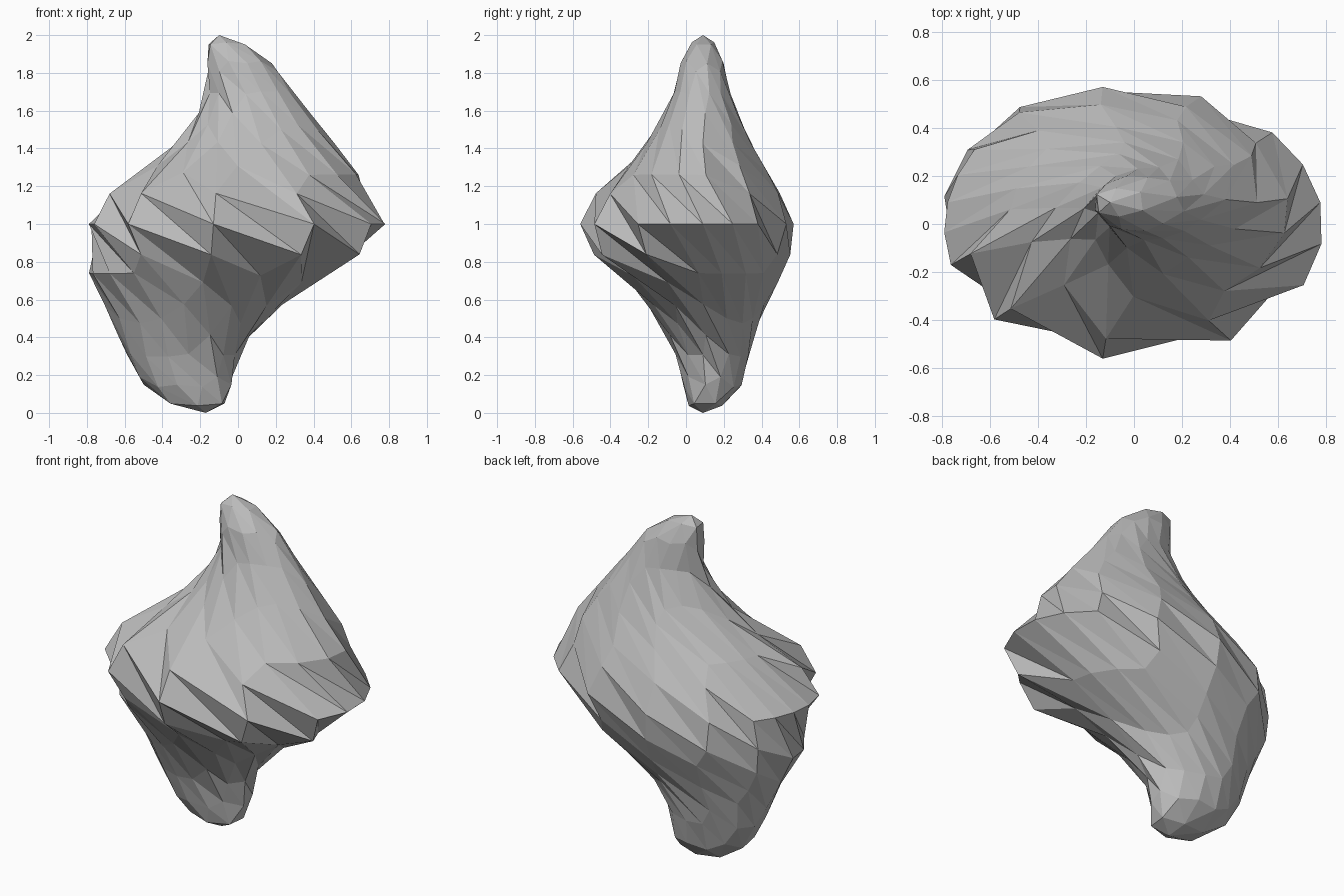
import bpy, bmesh, math

if "Cube" in bpy.data.objects:
    bpy.data.objects.remove(bpy.data.objects["Cube"])

AXIS = (-0.13, 0.09)      # twist axis
STRETCH = 1.5             # widening along x after the twist
TWIST = -math.pi / 2      # radians per unit of height

# height, mean radius, lean x, lean y, sin 2, cos 2, share of the lean that is radial
PROFILE = [
    (-1.0, 0, -.027, 0, 0, 0, 0),
    (-.955, .105, -.055, .015, 0, 0, 0),
    (-.86, .157, -.09, .05, 0, 0, 0),
    (-.69, .197, -.115, .05, 0, 0, 0),
    (-.5, .265, -.095, .03, 0, 0, .2),
    (-.26, .425, -.015, .0, 0, 0, .8),
    (-.16, .498, .06, -.06, -.035, -.025, 1),
    (0, .541, .0865, -.085, -.007, -.024, 1),
    (.16, .46, .085, -.08, .015, -.03, 1),
    (.26, .385, .13, -.04, 0, 0, .7),
    (.48, .245, .155, -.01, 0, 0, .1),
    (.69, .152, .135, -.005, 0, 0, 0),
    (.86, .115, .09, -.005, 0, 0, 0),
    (.955, .07, .045, 0, 0, 0, 0),
    (1.0, 0, .02, 0, 0, 0, 0)]


def sample(z):
    for lo, hi in zip(PROFILE, PROFILE[1:]):
        if z <= hi[0]:
            t = (z - lo[0]) / (hi[0] - lo[0])
            return [p + (q - p) * t for p, q in zip(lo[1:], hi[1:])]


# Faceted ball: icosahedron standing on an edge, split twice
bm = bmesh.new()
phi = (1 + 5 ** 0.5) / 2
for a in (-1, 1):
    for b in (-phi, phi):
        for co in ((b, a, 0), (0, b, a), (a, 0, b)):
            bm.verts.new(co)
bmesh.ops.convex_hull(bm, input=bm.verts[:])
for step in range(2):
    for v in bm.verts:
        v.co.normalize()
    bmesh.ops.subdivide_edges(bm, edges=bm.edges[:], cuts=1, use_grid_fill=True)
for v in bm.verts:
    v.co.normalize()

# Pinch, twist, lean and widen it
for v in bm.verts:
    z = max(-1, min(1, v.co.z))
    a = math.atan2(v.co.y, v.co.x) + TWIST * z
    mean, bx, by, s2, c2, m = sample(z)
    r = (mean + m * (bx * math.cos(a) + by * math.sin(a))
         + s2 * math.sin(2 * a) + c2 * math.cos(2 * a))
    x = (1 - m) * bx + r * math.cos(a)
    y = (1 - m) * by + r * math.sin(a)
    v.co = (AXIS[0] + STRETCH * x, AXIS[1] + y, z + 1)
bmesh.ops.recalc_face_normals(bm, faces=bm.faces[:])

mesh = bpy.data.meshes.new("twisted_rock")
bm.to_mesh(mesh)
bm.free()
grey = bpy.data.materials.new("stone grey")
grey.diffuse_color = (0.5, 0.5, 0.5, 1)
grey.use_nodes = True
grey.node_tree.nodes["Principled BSDF"].inputs["Base Color"].default_value = grey.diffuse_color
mesh.materials.append(grey)
obj = bpy.data.objects.new("twisted_rock", mesh)
bpy.context.collection.objects.link(obj)
